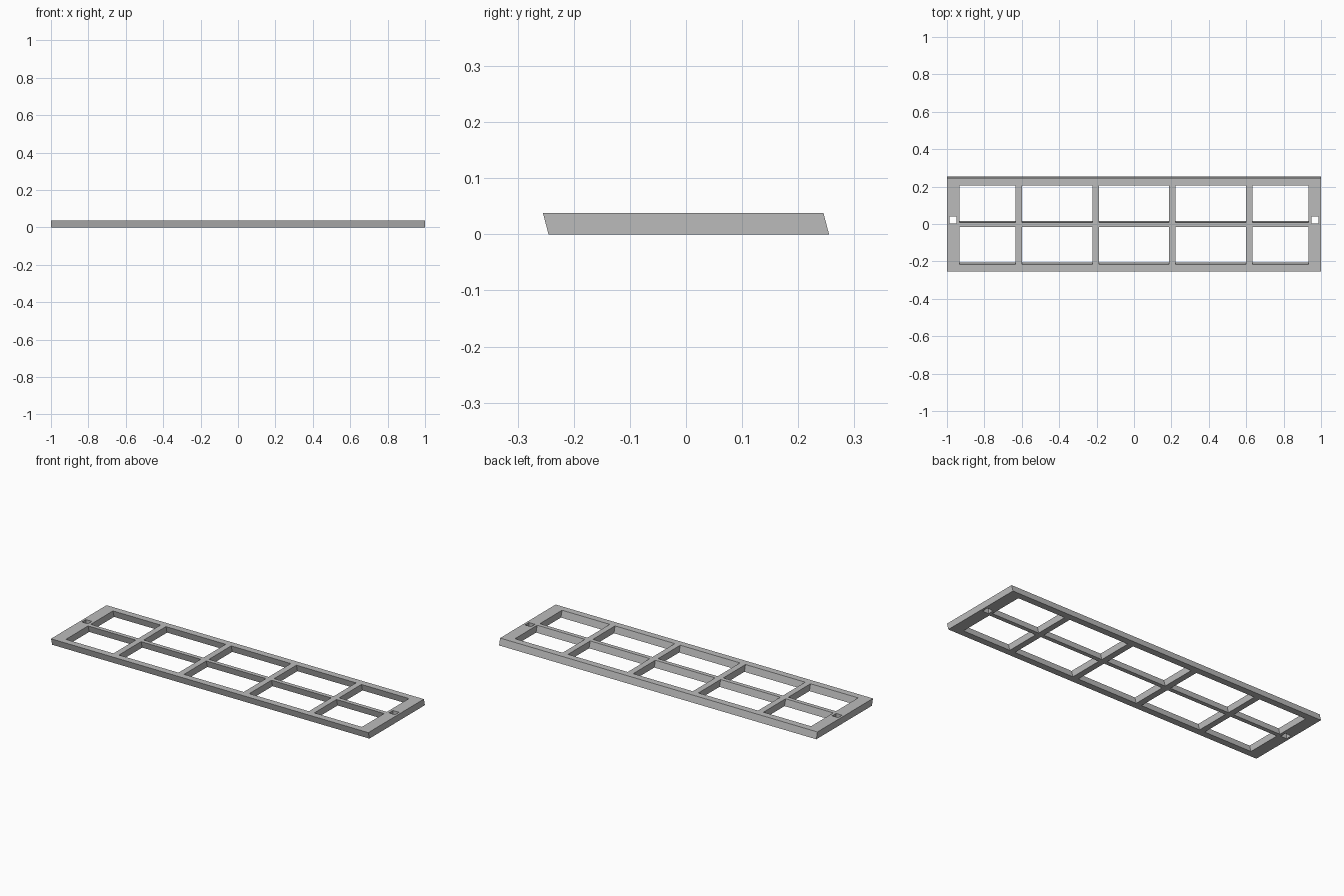
import bpy
import bmesh
from mathutils import Matrix, Vector

cube = bpy.data.objects.get("Cube")
if cube:
    bpy.data.objects.remove(cube, do_unlink=True)

HEIGHT = 0.038
LEAN = 0.01  # forward shift of the top relative to the base

grey = bpy.data.materials.new("plain_grey")
grey.use_nodes = True
colour = (0.5, 0.5, 0.5, 1)
grey.diffuse_color = colour
grey.node_tree.nodes["Principled BSDF"].inputs["Base Color"].default_value = colour


def block(name, x, y, z, lean=LEAN):
    """Box whose y range is given at mid height, sheared towards the front."""
    bm = bmesh.new()
    bmesh.ops.create_cube(bm, size=1)
    for v in bm.verts:
        px, py, pz = (r[0] + (c + 0.5) * (r[1] - r[0])
                      for r, c in zip((x, y, z), v.co))
        v.co = Vector((px, py - lean * (pz / HEIGHT - 0.5), pz))
    mesh = bpy.data.meshes.new(name)
    bm.to_mesh(mesh)
    bm.free()
    mesh.materials.append(grey)
    obj = bpy.data.objects.new(name, mesh)
    bpy.context.collection.objects.link(obj)
    return obj


# Leaning slab that becomes the frame
frame = block("window_frame", (-1, 1), (-0.25, 0.25), (0, HEIGHT))

# Two rows of five openings, plus a small fixing hole at each end
columns = [(-0.933, -0.633), (-0.599, -0.223), (-0.188, 0.188),
           (0.223, 0.599), (0.633, 0.933)]
rows = [(-0.212, -0.012), (0.012, 0.212)]
through = (-0.02, HEIGHT + 0.02)
cutters = [block("opening_cutter", x, y, through) for x in columns for y in rows]
cutters += [block("fixing_hole_cutter", x, (0.004, 0.04), through, 0)
            for x in ((-0.987, -0.949), (0.949, 0.987))]

for cutter in cutters:
    cutter.hide_render = True
    cut = frame.modifiers.new("cut", "BOOLEAN")
    cut.operation = "DIFFERENCE"
    cut.solver = "EXACT"
    cut.object = cutter

# Bake the cuts and discard the cutters
depsgraph = bpy.context.evaluated_depsgraph_get()
result = bpy.data.meshes.new_from_object(frame.evaluated_get(depsgraph))
frame.modifiers.clear()
frame.data = result
for cutter in cutters:
    bpy.data.objects.remove(cutter, do_unlink=True)
